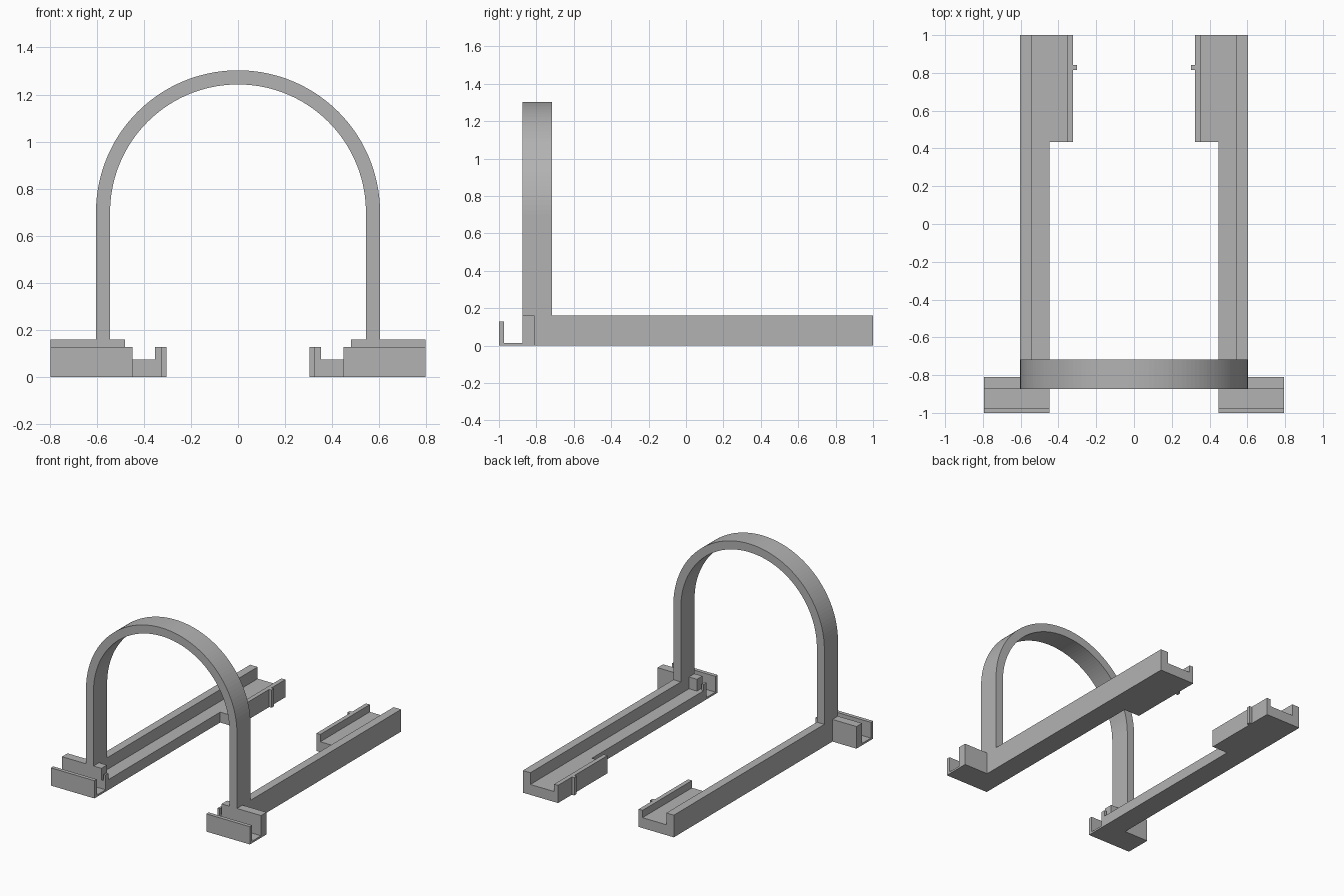
import bpy, bmesh, math
from mathutils import Vector

cube = bpy.data.objects.get("Cube")
if cube:
    bpy.data.objects.remove(cube, do_unlink=True)

grey = bpy.data.materials.new("plain grey")
grey.use_nodes = True
grey.diffuse_color = (0.45, 0.45, 0.45, 1)
grey.node_tree.nodes["Principled BSDF"].inputs["Base Color"].default_value = (0.45, 0.45, 0.45, 1)


def extrude(name, outline, axis, start, end, mirror=True):
    """Extrude a closed outline along x or y, and mirror it to the other side."""
    bm = bmesh.new()
    if axis == "y":
        verts = [bm.verts.new((a, start, b)) for a, b in outline]
        move = Vector((0, end - start, 0))
    else:
        verts = [bm.verts.new((start, a, b)) for a, b in outline]
        move = Vector((end - start, 0, 0))
    face = bm.faces.new(verts)
    result = bmesh.ops.extrude_face_region(bm, geom=[face], use_keep_orig=True)
    new = [g for g in result["geom"] if isinstance(g, bmesh.types.BMVert)]
    bmesh.ops.translate(bm, verts=new, vec=move)
    bmesh.ops.recalc_face_normals(bm, faces=bm.faces)
    mesh = bpy.data.meshes.new(name)
    bm.to_mesh(mesh)
    bm.free()
    mesh.materials.append(grey)
    obj = bpy.data.objects.new(name, mesh)
    bpy.context.collection.objects.link(obj)
    if mirror:
        obj.modifiers.new("Mirror", "MIRROR")
    return obj


def box(name, x0, x1, y0, y1, z0, z1):
    return extrude(name, [(x0, z0), (x1, z0), (x1, z1), (x0, z1)], "y", y0, y1)


FRONT, POST_BACK = -0.873, -0.717
FLOOR, WALL, LIP = 0.075, 0.16, 0.128
INNER, OUTER = 0.543, 0.603

# Side rails: floor with a tall outer wall
extrude("side_rail", [(0.447, 0), (OUTER, 0), (OUTER, WALL), (INNER, WALL),
                      (INNER, FLOOR), (0.447, FLOOR)], "y", FRONT, 1)

# Widened rear trays with an inner lip and a small rib
extrude("rear_tray", [(0.322, 0), (0.447, 0), (0.447, FLOOR), (0.353, FLOOR),
                      (0.353, LIP), (0.322, LIP)], "y", 0.435, 1)
box("tray_rib", 0.303, 0.322, 0.815, 0.842, 0, LIP)

# Front brackets: a front plate and thin floor, closed by a back wall
extrude("front_bracket", [(-1, 0), (FRONT, 0), (FRONT, 0.014), (-0.973, 0.014),
                          (-0.973, LIP), (-1, LIP)], "x", 0.447, 0.795)
box("bracket_wall", OUTER, 0.795, FRONT, -0.81, 0, WALL)
box("bracket_inner_block", 0.48, INNER, FRONT, -0.81, FLOOR, WALL)
box("bracket_stop", 0.447, 0.463, FRONT, -0.84, FLOOR, 0.12)

# Hoop: two straight legs joined by a half circle
SEGMENTS = 72
CENTRE = 0.70


def arc(radius):
    return [(radius * math.cos(math.pi * i / SEGMENTS),
             CENTRE + radius * math.sin(math.pi * i / SEGMENTS))
            for i in range(SEGMENTS + 1)]


hoop = ([(OUTER, WALL)] + arc(OUTER) + [(-OUTER, WALL), (-INNER, WALL)]
        + arc(INNER)[::-1] + [(INNER, WALL)])
extrude("hoop", hoop, "y", FRONT, POST_BACK, mirror=False)
